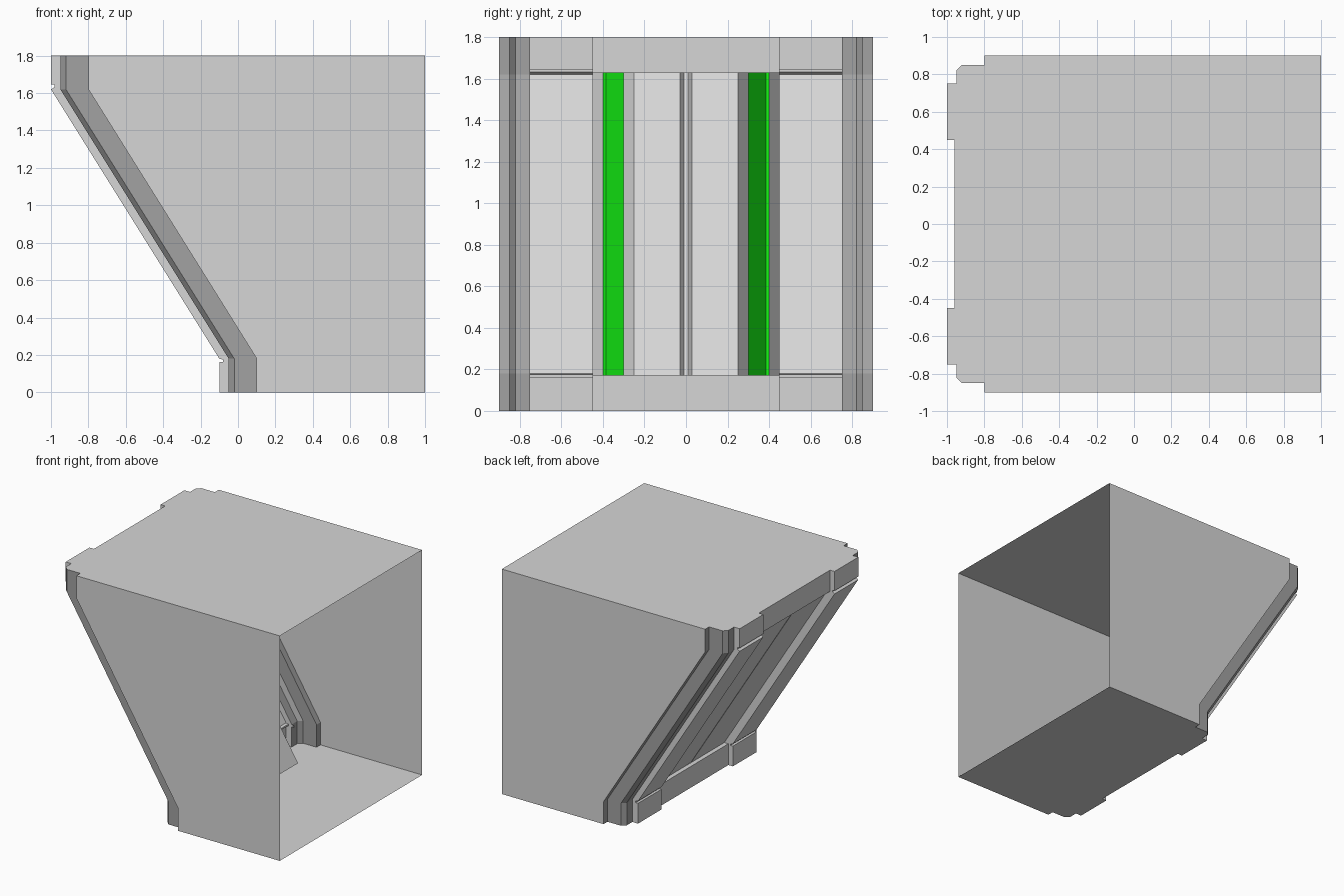
import bpy
import bmesh

if "Cube" in bpy.data.objects:
    bpy.data.objects.remove(bpy.data.objects["Cube"])


def material(name, colour):
    m = bpy.data.materials.new(name)
    m.use_nodes = True
    m.diffuse_color = (*colour, 1)
    m.node_tree.nodes["Principled BSDF"].inputs["Base Color"].default_value = (*colour, 1)
    return m


LIGHT, DARK, GREEN = 0, 1, 2
MATERIALS = [
    material("light grey", (0.67, 0.67, 0.67)),
    material("dark grey", (0.36, 0.36, 0.36)),
    material("light strip green", (0.006, 0.8, 0.006)),
]


def finish(name, bm):
    mesh = bpy.data.meshes.new(name)
    bm.to_mesh(mesh)
    bm.free()
    for m in MATERIALS:
        mesh.materials.append(m)
    obj = bpy.data.objects.new(name, mesh)
    bpy.context.collection.objects.link(obj)
    return obj


def sweep(name, profile, path, colours=None, closed=False):
    """Sweep a profile of (x offset, y) down a path of (x, z)."""
    bm = bmesh.new()
    rows = [[bm.verts.new((x + off, y, z)) for off, y in profile] for x, z in path]
    n = len(profile)
    for a, b in zip(rows, rows[1:]):
        for i in range(n if closed else n - 1):
            j = (i + 1) % n
            f = bm.faces.new((a[i], a[j], b[j], b[i]))
            f.material_index = colours[i] if colours else LIGHT
    if closed:
        bm.faces.new(rows[0])
        bm.faces.new(rows[-1][::-1])
    return finish(name, bm)


def sheet(name, corners):
    bm = bmesh.new()
    bm.faces.new([bm.verts.new(c) for c in corners])
    return finish(name, bm)


def both(half):
    """Mirror a half profile, listed from its outer edge to the middle."""
    return half + [(off, -y) for off, y in reversed(half)]


def slope_x(z):
    return -0.1 - (z - 0.18) * 0.625


TOP = 1.8
LOW, HIGH = 0.17, 1.63
wall_path = [(-1, TOP), (-1, 1.62), (-0.1, 0.18), (-0.1, 0)]
panel_path = [(-1, TOP), (-1, 1.645), (-0.98, 1.645), (-0.98, 1.632), (-1, 1.62),
              (-0.1, 0.18), (-0.08, 0.175), (-0.08, 0.162), (-0.1, 0.162), (-0.1, 0)]
bay_path = [(slope_x(HIGH), HIGH), (slope_x(LOW), LOW)]

# Corner frames, raised panels and side walls
for side, s in (("back", 1), ("front", -1)):
    frame = [(0.2, 0.9), (0.2, 0.85), (0.08, 0.85), (0.05, 0.82), (0.05, 0.75)]
    sweep(side + "_corner_frame", [(o, s * y) for o, y in frame], wall_path, [DARK] * 4)
    panel = [(0.05, 0.75), (0, 0.75), (0, 0.45), (0.04, 0.45)]
    sweep(side + "_sloped_panel", [(o, s * y) for o, y in panel], panel_path)
    outline = [(x + 0.2, z) for x, z in wall_path] + [(1, 0), (1, TOP)]
    sheet(side + "_wall", [(x, s * 0.9, z) for x, z in outline])

# Roof and floor follow the stepped plan of the sloped side
edge = both([(0.2, 0.9), (0.2, 0.85), (0.08, 0.85), (0.05, 0.82), (0.05, 0.75),
             (0, 0.75), (0, 0.45), (0.04, 0.45)])
for name, x0, z in (("roof", -1, TOP), ("floor", -0.1, 0)):
    sheet(name, [(x0 + o, y, z) for o, y in edge] + [(1, -0.9, z), (1, 0.9, z)])

# Sill and lintel of the central bay, with their ledges
for name, x, ends in (("lintel", -0.96, (TOP, HIGH)), ("sill", -0.06, (0, LOW))):
    path = [(x, ends[0]), (x, ends[1]), (slope_x(ends[1]) + 0.07, ends[1])]
    sweep(name, [(0, 0.45), (0, -0.45)], path)

# Outer skin of the bay with its middle groove
sweep("bay_outer_panel",
      both([(0.04, 0.45), (0.07, 0.45), (0.07, 0.03), (0.085, 0.015)]), bay_path)

# Inner housing: tapered sides with recessed light strips and a middle groove
housing = both([(0.072, 0.45), (0.167, 0.4), (0.159, 0.384), (0.349, 0.284),
                (0.357, 0.3), (0.45, 0.25), (0.45, 0.03), (0.43, 0.01)])
side_colours = [LIGHT, GREEN, GREEN, GREEN, LIGHT, LIGHT, DARK]
sweep("light_housing", housing, bay_path,
      side_colours + [LIGHT] + side_colours[::-1] + [LIGHT], closed=True)
